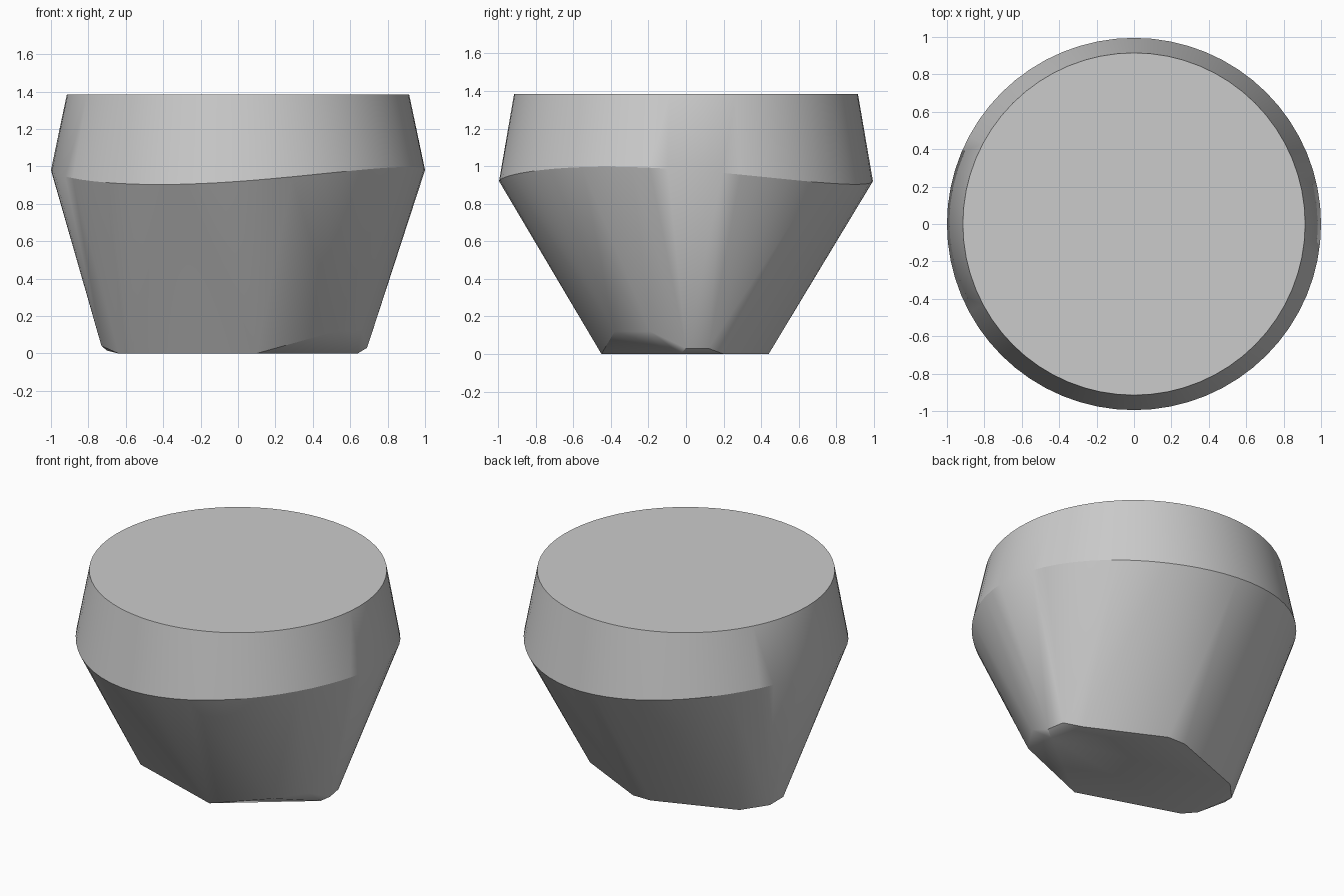
import bpy, bmesh
from math import sin, cos, pi, radians

cube = bpy.data.objects.get("Cube")
if cube:
    bpy.data.objects.remove(cube)

SEGMENTS = 64

# Single stone grey
grey = bpy.data.materials.new("stone grey")
grey.use_nodes = True
colour = (0.6, 0.6, 0.6, 1)
grey.diffuse_color = colour
grey.node_tree.nodes["Principled BSDF"].inputs["Base Color"].default_value = colour

points = []
for i in range(SEGMENTS):
    a = 2 * pi * i / SEGMENTS
    # Flat round table on top
    points.append((0.915 * cos(a), 0.915 * sin(a), 1.385))
    # Widest girdle, which rises and dips twice around the body
    points.append((cos(a), 0.995 * sin(a), 0.95 + 0.047 * cos(2 * (a + radians(25)))))

# Irregular flat foot
foot = [(0.1, -0.45), (0.64, -0.03), (0.58, 0.2), (0.09, 0.44), (-0.04, 0.44),
        (-0.57, 0.24), (-0.64, -0.15), (-0.57, -0.23)]
points += [(x, y, 0) for x, y in foot]

# Raised corner cut and blunt ends of the foot
points += [(0.53, -0.38, 0.12), (0.66, -0.19, 0.12), (0.69, 0.0, 0.03),
           (0.67, 0.12, 0.03), (-0.73, 0.0, 0.04), (-0.7, 0.1, 0.015)]

# Wrap the outline points into one faceted solid
bm = bmesh.new()
for p in points:
    bm.verts.new(p)
hull = bmesh.ops.convex_hull(bm, input=bm.verts[:])
loose = [v for v in bm.verts if not v.link_faces]
bmesh.ops.delete(bm, geom=loose, context='VERTS')
bmesh.ops.dissolve_limit(bm, angle_limit=radians(0.5), verts=bm.verts[:], edges=bm.edges[:])
bmesh.ops.recalc_face_normals(bm, faces=bm.faces[:])

mesh = bpy.data.meshes.new("tapered_body")
bm.to_mesh(mesh)
bm.free()
mesh.materials.append(grey)
body = bpy.data.objects.new("tapered_body", mesh)
bpy.context.collection.objects.link(body)

# Smooth the round sides and keep the rim and foot crisp
bpy.ops.object.select_all(action='DESELECT')
body.select_set(True)
bpy.context.view_layer.objects.active = body
bpy.ops.object.shade_smooth_by_angle(angle=radians(30))
